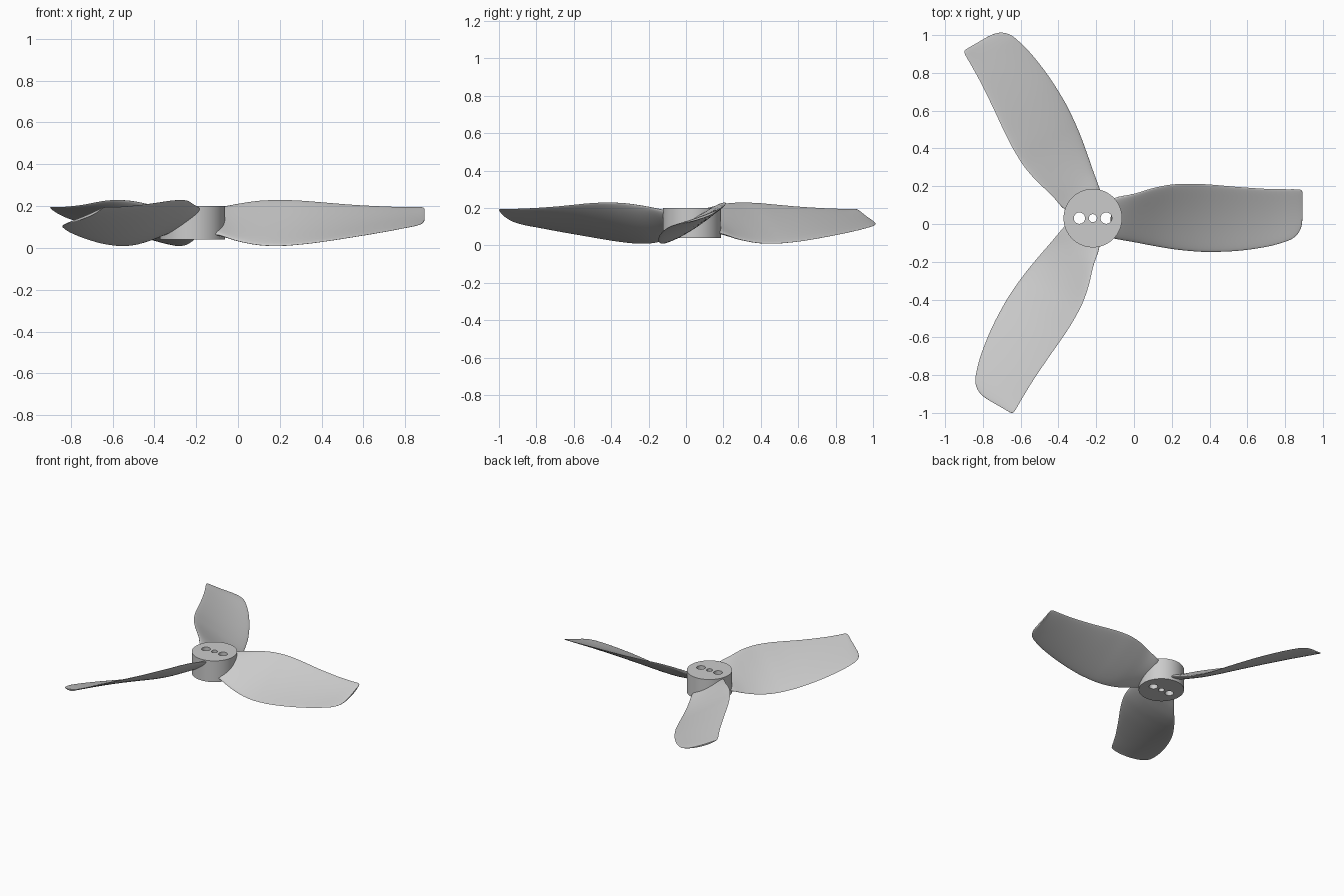
import bpy, bmesh, math
from mathutils import Vector, Matrix

if "Cube" in bpy.data.objects:
    bpy.data.objects.remove(bpy.data.objects["Cube"])

CX, CY = -0.218, 0.031


def cylinder(name, x, y, r, z0, z1, seg):
    bpy.ops.mesh.primitive_cylinder_add(vertices=seg, radius=r, depth=z1 - z0,
                                        location=(x, y, (z0 + z1) / 2))
    ob = bpy.context.object
    ob.name = name
    return ob


def smooth(ob, deg):
    bpy.ops.object.select_all(action='DESELECT')
    ob.select_set(True)
    bpy.context.view_layer.objects.active = ob
    bpy.ops.object.shade_smooth_by_angle(angle=math.radians(deg))


# Hub with a shaft hole and two screw holes
hub = cylinder("hub", CX, CY, 0.155, 0.04, 0.20, 96)
for i, (dx, r) in enumerate([(-0.071, 0.03), (0, 0.021), (0.071, 0.03)]):
    cutter = cylinder(f"hole_cutter_{i}", CX + dx, CY, r, -0.1, 0.4, 40)
    cutter.hide_render = True
    mod = hub.modifiers.new("hole", 'BOOLEAN')
    mod.operation = 'DIFFERENCE'
    mod.solver = 'EXACT'
    mod.object = cutter
    bpy.context.view_layer.objects.active = hub
    bpy.ops.object.modifier_apply(modifier=mod.name)
    bpy.data.objects.remove(cutter)
smooth(hub, 30)

# Blade stations: x, high edge y and z, low edge y and z, thickness, root bulge
STATIONS = [Vector(s) for s in [
    (-0.135, 0.122, 0.180, -0.070, 0.068, 0.045, 0.035),
    (-0.085, 0.143, 0.193, -0.081, 0.060, 0.040, 0),
    (0.00, 0.160, 0.210, -0.096, 0.033, 0.034, 0),
    (0.10, 0.190, 0.225, -0.115, 0.014, 0.031, 0),
    (0.20, 0.209, 0.229, -0.132, 0.010, 0.028, 0),
    (0.30, 0.213, 0.226, -0.143, 0.017, 0.026, 0),
    (0.40, 0.209, 0.218, -0.148, 0.029, 0.024, 0),
    (0.55, 0.196, 0.206, -0.142, 0.052, 0.021, 0),
    (0.70, 0.186, 0.198, -0.121, 0.077, 0.018, 0),
    (0.80, 0.184, 0.195, -0.094, 0.096, 0.016, 0),
    (0.845, 0.184, 0.195, -0.073, 0.105, 0.015, 0),
    (0.874, 0.183, 0.195, -0.042, 0.114, 0.014, 0),
    (0.888, 0.178, 0.192, -0.005, 0.124, 0.013, 0),
    (0.892, 0.166, 0.186, 0.035, 0.136, 0.011, 0)]]


def catmull(pts, steps):
    out = []
    for i in range(len(pts) - 1):
        p0, p1, p2, p3 = (pts[min(max(i + k, 0), len(pts) - 1)] for k in (-1, 0, 1, 2))
        for s in range(steps):
            t = s / steps
            out.append((p1 * 2 + (p2 - p0) * t
                        + (p0 * 2 - p1 * 5 + p2 * 4 - p3) * t ** 2
                        + (p1 * 3 - p0 - p2 * 3 + p3) * t ** 3) * 0.5)
    out.append(pts[-1].copy())
    return out


def section(s, half=20):
    """Closed section, hollow on top, between the low and the high edge."""
    x, yh, zh, yl, zl, thick, bulge = s
    dy, dz = yh - yl, zh - zl
    chord = math.hypot(dy, dz)
    ny, nz = -dz / chord, dy / chord
    ring = []
    for k in range(2 * half):
        a = math.pi * k / half
        t = (1 - math.cos(a)) / 2
        hump = max(4 * t * (1 - t), 0)
        side = 1 if k <= half else -1
        off = side * thick / 2 * hump ** 0.5 - 0.035 * chord * hump
        ring.append((x - CX + bulge * hump,
                     yl + dy * t + ny * off - CY, zl + dz * t + nz * off))
    return ring


# Blade lofted through the stations
bm = bmesh.new()
rings = [[bm.verts.new(p) for p in section(s)] for s in catmull(STATIONS, 4)]
n = len(rings[0])
for a, b in zip(rings, rings[1:]):
    for k in range(n):
        bm.faces.new((a[k], a[(k + 1) % n], b[(k + 1) % n], b[k]))
bm.faces.new(rings[0])
bm.faces.new(rings[-1])
bmesh.ops.recalc_face_normals(bm, faces=bm.faces)
mesh = bpy.data.meshes.new("blade")
bm.to_mesh(mesh)
bm.free()

# Three blades around the hub
for i in range(3):
    blade = bpy.data.objects.new(f"blade_{i + 1}", mesh)
    bpy.context.collection.objects.link(blade)
    blade.matrix_world = (Matrix.Translation((CX, CY, 0))
                          @ Matrix.Rotation(math.radians(120 * i), 4, 'Z'))
    if i == 0:
        smooth(blade, 50)
